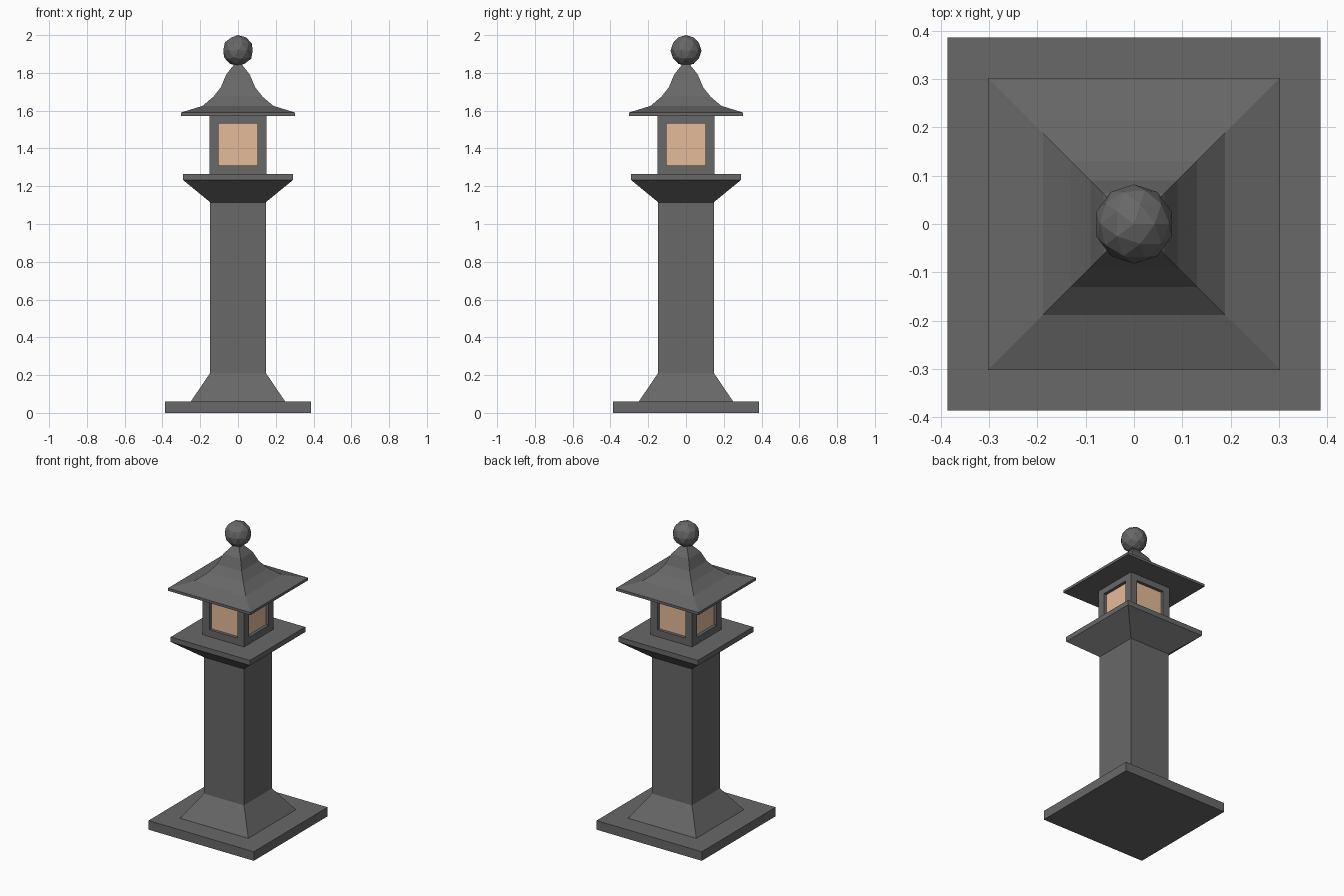
import bpy, bmesh
from math import pi
from mathutils import Matrix

if "Cube" in bpy.data.objects:
    bpy.data.objects.remove(bpy.data.objects["Cube"])


def material(name, color):
    mat = bpy.data.materials.new(name)
    mat.diffuse_color = (*color, 1)
    mat.use_nodes = True
    mat.node_tree.nodes["Principled BSDF"].inputs["Base Color"].default_value = mat.diffuse_color
    return mat


STONE = material("dark_stone", (0.138, 0.138, 0.138))
PAPER = material("warm_paper", (0.78, 0.50, 0.32))


def add_object(name, bm, mat):
    bmesh.ops.recalc_face_normals(bm, faces=bm.faces)
    mesh = bpy.data.meshes.new(name)
    bm.to_mesh(mesh)
    bm.free()
    mesh.materials.append(mat)
    bpy.context.collection.objects.link(bpy.data.objects.new(name, mesh))


def bridge(bm, a, b):
    for i in range(4):
        j = (i + 1) % 4
        bm.faces.new((a[i], a[j], b[j], b[i]))


def square_loft(name, profile, mat=STONE):
    """Stack of square rings given as (half width, z), capped at both ends."""
    bm = bmesh.new()
    rings = [[bm.verts.new((sx * r, sy * r, z))
              for sx, sy in ((-1, -1), (1, -1), (1, 1), (-1, 1))] for r, z in profile]
    for a, b in zip(rings, rings[1:]):
        bridge(bm, a, b)
    bm.faces.new(rings[0][::-1])
    bm.faces.new(rings[-1])
    add_object(name, bm, mat)


# Stone base, pillar with flared foot and head, and platform
square_loft("pillar", [(0.386, 0), (0.386, 0.06), (0.25, 0.06), (0.147, 0.212),
                       (0.147, 1.115), (0.29, 1.232), (0.29, 1.265)])

# Curved roof
square_loft("roof", [(0.302, 1.573), (0.302, 1.59), (0.188, 1.625), (0.13, 1.674),
                     (0.09, 1.725), (0.063, 1.79), (0.02, 1.845)])

# Lantern frame: one side with a window opening, repeated four times
HALF, RECESS, WIN, LOW, HIGH = 0.152, 0.02, 0.102, 1.31, 1.533
Z0, Z1 = 1.265, 1.573
frame = bmesh.new()


def rect(w, low, high, y):
    return [frame.verts.new(p) for p in ((-w, y, low), (w, y, low), (w, y, high), (-w, y, high))]


for k in range(4):
    loops = [rect(HALF, Z0, Z1, -HALF), rect(WIN, LOW, HIGH, -HALF),
             rect(WIN, LOW, HIGH, -HALF + RECESS)]
    for a, b in zip(loops, loops[1:]):
        bridge(frame, a, b)
    bmesh.ops.transform(frame, matrix=Matrix.Rotation(k * pi / 2, 4, 'Z'), verts=sum(loops, []))
bmesh.ops.remove_doubles(frame, verts=frame.verts, dist=1e-4)
add_object("lantern_frame", frame, STONE)

# Paper light box seen through the windows
square_loft("window_panes", [(HALF - RECESS, Z0), (HALF - RECESS, Z1)], PAPER)

# Faceted ball finial
bpy.ops.mesh.primitive_ico_sphere_add(subdivisions=2, radius=0.082, location=(0, 0, 1.918))
finial = bpy.context.object
finial.name = "finial"
finial.data.materials.append(STONE)
